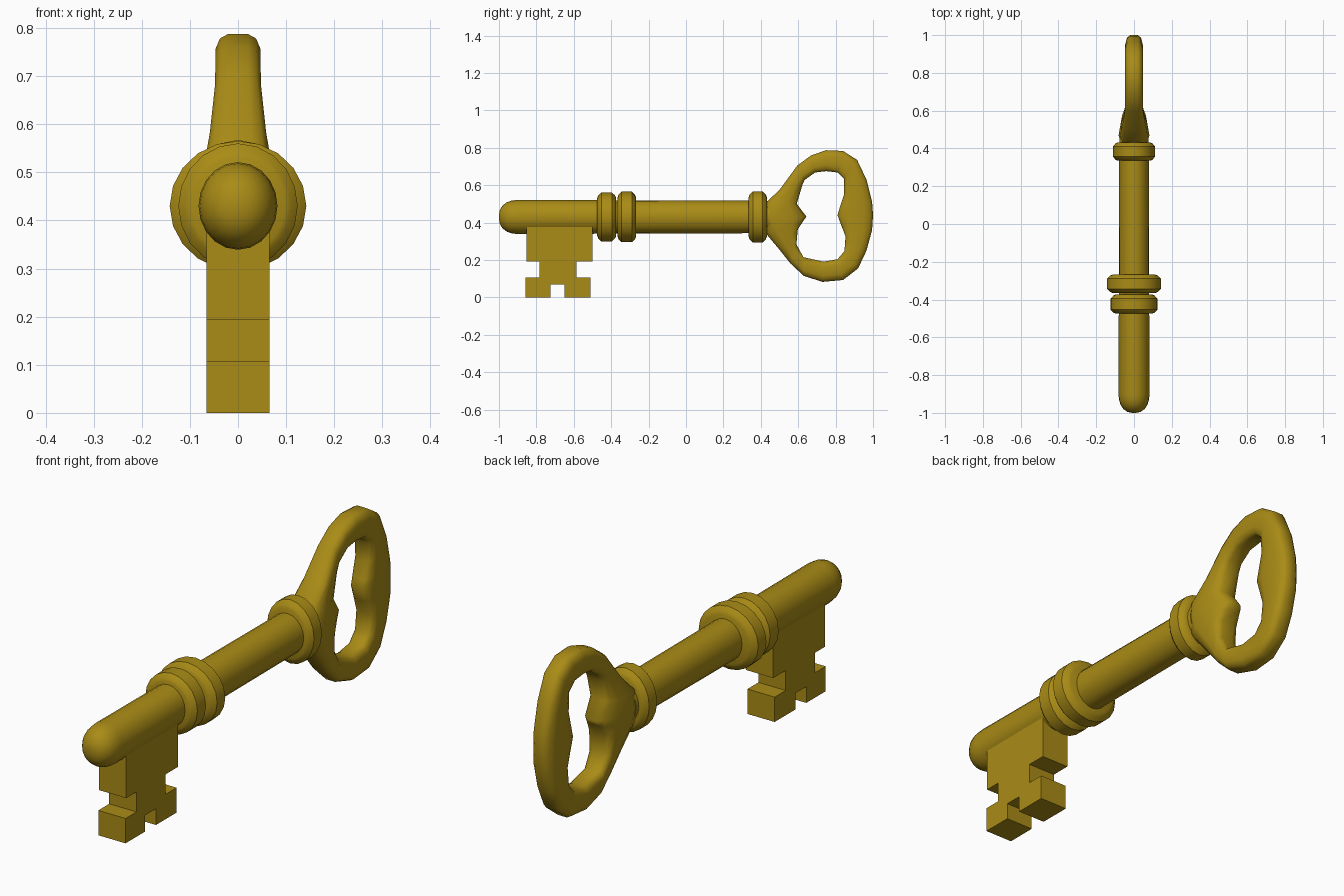
import bpy, bmesh, math
from mathutils import Vector

if "Cube" in bpy.data.objects:
    bpy.data.objects.remove(bpy.data.objects["Cube"])

AXIS_Z = 0.43
brass = bpy.data.materials.new("brass")
brass.diffuse_color = (0.40, 0.26, 0.008, 1)
brass.use_nodes = True
brass.node_tree.nodes["Principled BSDF"].inputs["Base Color"].default_value = brass.diffuse_color


def finish(name, bm, angle):
    bmesh.ops.recalc_face_normals(bm, faces=bm.faces)
    mesh = bpy.data.meshes.new(name)
    bm.to_mesh(mesh)
    bm.free()
    mesh.materials.append(brass)
    ob = bpy.data.objects.new(name, mesh)
    bpy.context.collection.objects.link(ob)
    bpy.ops.object.select_all(action='DESELECT')
    ob.select_set(True)
    bpy.context.view_layer.objects.active = ob
    if angle:
        bpy.ops.object.shade_smooth_by_angle(angle=math.radians(angle))
    return ob


def lathe(name, profile, rx, rz, angle, n=20):
    """Turn (y, relative radius) rings round the key axis, with capped ends."""
    bm = bmesh.new()
    rings = []
    for y, r in profile:
        rings.append([bm.verts.new((rx * r * math.cos(2 * math.pi * i / n), y,
                                    AXIS_Z + rz * r * math.sin(2 * math.pi * i / n)))
                      for i in range(n)])
    for a, b in zip(rings, rings[1:]):
        for i in range(n):
            j = (i + 1) % n
            bm.faces.new((a[i], a[j], b[j], b[i]))
    bm.faces.new(rings[0])
    bm.faces.new(rings[-1])
    return finish(name, bm, angle)


# Shaft with a domed tip
lathe("shaft", [(-1, 0.12), (-0.995, 0.42), (-0.98, 0.68), (-0.957, 0.87),
                (-0.93, 0.97), (-0.90, 1), (0.45, 0.95)], 0.082, 0.091, 50)

# Three chamfered collars: start, end, x radius, z radius
for name, y0, y1, rx, rz in (("tip_collar", -0.475, -0.373, 0.124, 0.130),
                             ("middle_collar", -0.366, -0.267, 0.142, 0.135),
                             ("bow_collar", 0.335, 0.432, 0.112, 0.137)):
    lathe(name, [(y0, 0.78), (y0 + 0.006, 0.88), (y0 + 0.022, 1),
                 (y1 - 0.022, 1), (y1 - 0.006, 0.88), (y1, 0.78)], rx, rz, 35)

# Notched bit, an extruded (y, z) outline
outline = [(-0.853, 0.42), (-0.853, 0.193), (-0.783, 0.193), (-0.783, 0.107),
           (-0.857, 0.107), (-0.857, 0), (-0.725, 0), (-0.725, 0.07),
           (-0.65, 0.07), (-0.65, 0), (-0.51, 0), (-0.51, 0.107),
           (-0.585, 0.107), (-0.585, 0.193), (-0.50, 0.193), (-0.50, 0.42)]
bm = bmesh.new()
face = bm.faces.new([bm.verts.new((-0.065, y, z)) for y, z in outline])
ext = bmesh.ops.extrude_face_region(bm, geom=[face])
bmesh.ops.translate(bm, vec=(0.13, 0, 0),
                    verts=[v for v in ext["geom"] if isinstance(v, bmesh.types.BMVert)])
finish("bit", bm, 0)

# Bow: paired outer and inner (y, z) points, lofted round with a rounded section
pairs = [((0.40, 0.43), (0.644, 0.432)), ((0.42, 0.50), (0.592, 0.50)),
         ((0.50, 0.575), (0.622, 0.60)), ((0.595, 0.705), (0.634, 0.628)),
         ((0.67, 0.76), (0.69, 0.668)), ((0.75, 0.787), (0.75, 0.675)),
         ((0.84, 0.783), (0.81, 0.668)), ((0.915, 0.735), (0.846, 0.633)),
         ((0.965, 0.63), (0.845, 0.55)), ((0.995, 0.51), (0.822, 0.48)),
         ((1.00, 0.44), (0.81, 0.44)), ((0.995, 0.36), (0.83, 0.385)),
         ((0.965, 0.25), (0.853, 0.327)), ((0.92, 0.155), (0.847, 0.247)),
         ((0.84, 0.093), (0.81, 0.204)), ((0.73, 0.083), (0.735, 0.191)),
         ((0.63, 0.115), (0.628, 0.215)), ((0.56, 0.18), (0.59, 0.284)),
         ((0.50, 0.255), (0.598, 0.365)), ((0.42, 0.35), (0.625, 0.405))]
section = [(0, 0.45), (0.08, 0.8), (0.28, 1), (0.72, 1), (0.92, 0.85), (1, 0.5)]


def half_thickness(y, z):
    """Thin round the loop, swelling toward the neck."""
    near = min(1, max(0, (0.64 - y) / 0.14))
    return 0.047 + 0.035 * near * max(0, 1 - abs(z - AXIS_Z) / 0.27)


bm = bmesh.new()
rings = []
for outer, inner in pairs:
    o, i = Vector(outer), Vector(inner)
    side = []
    for t, w in section:
        p = o.lerp(i, t)
        side.append((w * half_thickness(p.x, p.y), p.x, p.y))
    ring = side + [(-x, y, z) for x, y, z in reversed(side)]
    rings.append([bm.verts.new(p) for p in ring])
m = len(rings[0])
for a, b in zip(rings, rings[1:] + rings[:1]):
    for k in range(m):
        bm.faces.new((a[k], a[(k + 1) % m], b[(k + 1) % m], b[k]))
finish("bow", bm, 60)
